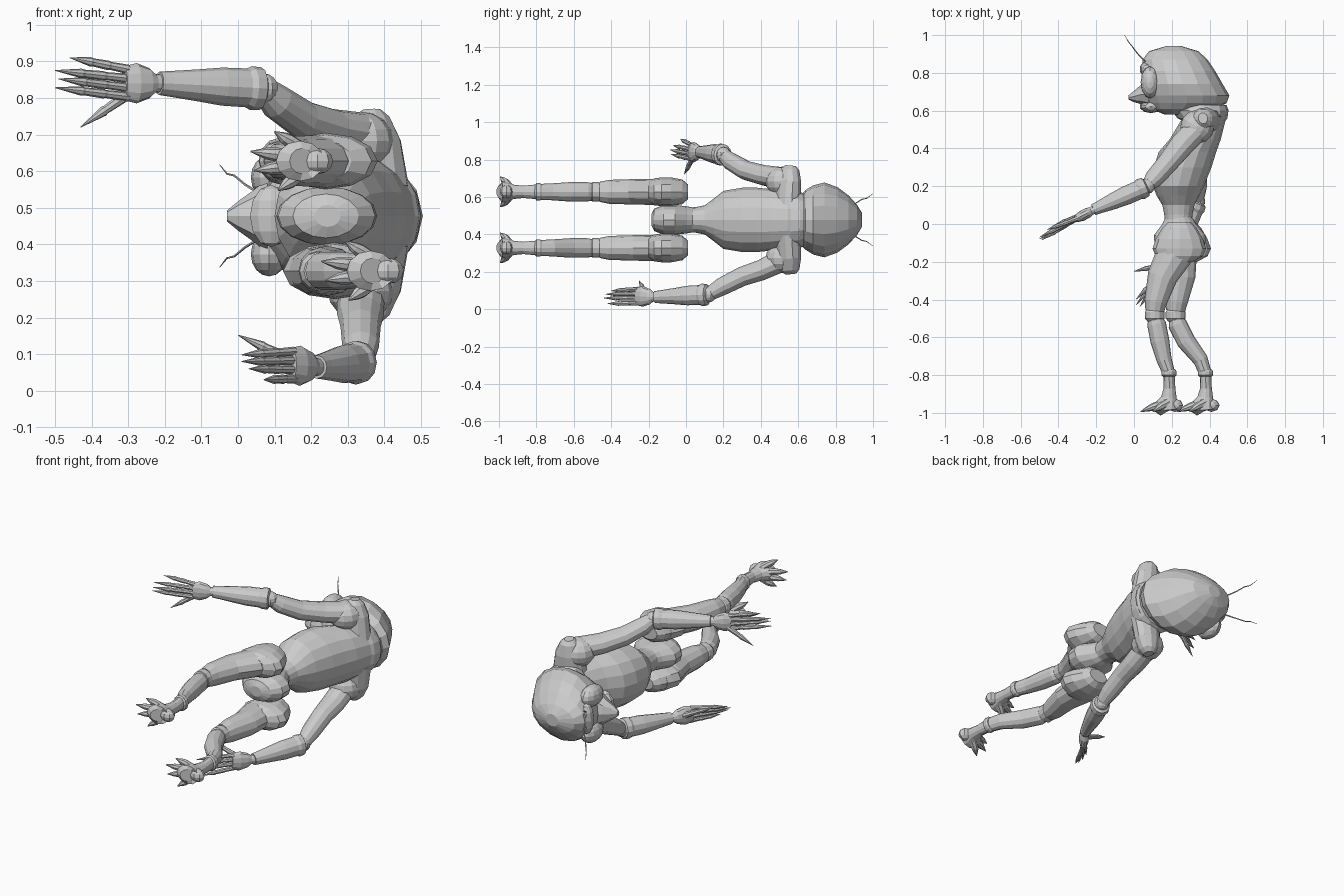
import bpy, bmesh, math
from mathutils import Vector as V

MID = 0.4775  # body's lateral mid-plane (the figure lies along y, facing -x)


def make_object(name, bm):
    bmesh.ops.recalc_face_normals(bm, faces=bm.faces)
    me = bpy.data.meshes.new(name)
    bm.to_mesh(me)
    bm.free()
    ob = bpy.data.objects.new(name, me)
    bpy.context.collection.objects.link(ob)
    return ob


def loft(name, rings, n=12, power=1.0):
    """Skin elliptical rings given as (centre, u axis, v axis) and cap the ends."""
    bm = bmesh.new()
    loops = []
    for c, u, v in rings:
        loop = []
        for i in range(n):
            a = 2 * math.pi * i / n
            ca, sa = math.cos(a), math.sin(a)
            ca = math.copysign(abs(ca) ** power, ca)
            sa = math.copysign(abs(sa) ** power, sa)
            loop.append(bm.verts.new(c + u * ca + v * sa))
        loops.append(loop)
    for a, b in zip(loops, loops[1:]):
        for i in range(n):
            j = (i + 1) % n
            bm.faces.new((a[i], a[j], b[j], b[i]))
    bm.faces.new(loops[0])
    bm.faces.new(loops[-1])
    return make_object(name, bm)


def body(name, rows, n=16, power=1.0):
    """Rings across y: (y, front x, back x, half width in z)."""
    return loft(name, [(V(((a + b) / 2, y, MID)), V(((b - a) / 2, 0, 0)), V((0, 0, w)))
                       for y, a, b, w in rows], n, power)


def band(name, x, z, rows, stretch=1.0):
    """Joint ring around a leg: rows of (y, radius)."""
    return loft(name, [(V((x, y, z)), V((r, 0, 0)), V((0, 0, r * stretch))) for y, r in rows])


def tube(name, pts, n=12):
    """Rings square to a path: (x, y, z, depth radius, z-side radius)."""
    p = [V(q[:3]) for q in pts]
    rings = []
    for i, q in enumerate(pts):
        t = (p[min(i + 1, len(p) - 1)] - p[max(i - 1, 0)]).normalized()
        side = (V((0, 0, 1)) - t * t.z).normalized()
        rings.append((p[i], t.cross(side) * q[3], side * q[4]))
    return loft(name, rings, n)


def limb(name, a, b, rows, n=12):
    """Straight tube from a to b: rows of (fraction, depth radius, side radius)."""
    a, b = V(a), V(b)
    return tube(name, [(*a.lerp(b, f), r, s) for f, r, s in rows], n)


def ball(name, c, r, seg=12, rings=8):
    bm = bmesh.new()
    bmesh.ops.create_uvsphere(bm, u_segments=seg, v_segments=rings, radius=1)
    for v in bm.verts:
        v.co = V(c) + V((v.co.x * r[0], v.co.y * r[1], v.co.z * r[2]))
    return make_object(name, bm)


# Torso leaning back toward the shoulders, and pelvis
body("torso", [(-.03, .17, .30, .065), (.05, .16, .31, .068), (.10, .15, .32, .078),
               (.15, .12, .345, .115), (.20, .10, .37, .155), (.30, .105, .41, .172),
               (.38, .13, .435, .172), (.45, .19, .46, .165), (.55, .25, .485, .15),
               (.61, .30, .50, .12)])
body("pelvis", [(-.185, .21, .28, .03), (-.17, .15, .33, .06), (-.12, .11, .375, .08),
                (-.06, .105, .38, .08), (0, .15, .33, .073), (.04, .17, .305, .066)])
body("collar", [(.54, .27, .48, .15), (.56, .23, .495, .16), (.60, .20, .50, .155),
                (.63, .22, .49, .14)])

# Hooded head, flaring toward the back of the neck
body("head_hood", [(.942, .17, .25, .035), (.915, .08, .34, .08), (.87, .045, .39, .13),
                   (.81, .045, .43, .175), (.74, .05, .47, .2), (.68, .055, .505, .185),
                   (.64, .07, .49, .16), (.61, .09, .43, .13), (.58, .16, .33, .08)])

# Face: snout, jaw, brow
loft("snout", [(V((.08, .69, MID)), V((0, .07, 0)), V((0, 0, .1))),
               (V((.035, .685, MID)), V((0, .05, 0)), V((0, 0, .065))),
               (V((0, .675, MID)), V((0, .03, 0)), V((0, 0, .04))),
               (V((-.03, .67, MID)), V((0, .01, 0)), V((0, 0, .015)))], 8)
ball("jaw", (.09, .622, MID), (.06, .035, .085), 10, 6)
ball("brow", (.07, .82, MID), (.04, .045, .09), 10, 6)

for label, s in (("left", 1), ("right", -1)):
    # Eyes set in the face, and thin antennae
    ball("eye_" + label, (.085, .75, MID + s * .105), (.05, .085, .06))
    tube("antenna_" + label, [(.06, .86, MID + s * .06, .004, .004),
                              (.02, .90, MID + s * .085, .0035, .0035),
                              (-.01, .94, MID + s * .11, .003, .003),
                              (-.03, .965, MID + s * .115, .0025, .0025),
                              (-.05, 1.0, MID + s * .14, .001, .001)], 5)
    # Shoulder pads
    ball("shoulder_" + label, (.335, .515, MID + s * .205), (.09, .09, .08))
    limb("shoulder_yoke_" + label, (.37, .54, MID + s * .08), (.365, .56, MID + s * .29),
         [(0, .1, .07), (.6, .08, .065), (.9, .05, .05), (1, .025, .03)])

    # Legs: the left one is forward, the right one set back
    z = MID + s * .15
    if s > 0:
        hip, mid, knee, calf, ankle = (.235, -.1), (.15, -.28), (.11, -.48), (.137, -.62), (.185, -.79)
    else:
        hip, mid, knee, calf, ankle = (.26, -.1), (.245, -.28), (.22, -.48), (.275, -.62), (.378, -.79)
    loft("hip_" + label, [(V((hip[0] + .005, y, z)), V((r, 0, 0)), V((0, 0, w)))
                          for y, r, w in ((.01, .06, .04), (-.02, .09, .066), (-.08, .125, .077),
                                          (-.13, .142, .077), (-.17, .125, .072), (-.2, .07, .055))])
    tube("thigh_" + label, [(hip[0], -.08, z, .11, .07), (hip[0] - .025, -.17, z, .097, .07),
                            (*mid, z, .08, .068), (knee[0] + .005, -.41, z, .06, .064),
                            (knee[0], -.46, z, .05, .054)])
    band("knee_ring_" + label, knee[0], z, ((-.45, .042), (-.465, .052), (-.5, .052), (-.515, .04)))
    tube("shin_" + label, [(knee[0], -.49, z, .036, .045), (knee[0] + .01, -.53, z, .05, .052),
                           (*calf, z, .05, .052), (ankle[0] - .025, -.72, z, .04, .045),
                           (*ankle, z, .033, .042)])
    band("ankle_ring_" + label, ankle[0], z, ((-.77, .034), (-.78, .04), (-.80, .04), (-.81, .03)), 1.15)

    # Foot, heel and spread clawed toes
    ax = ankle[0]
    tube("foot_" + label, [(ax, -.79, z, .03, .04), (ax + .003, -.87, z, .031, .033),
                           (ax, -.92, z, .042, .038), (ax - .012, -.96, z, .062, .052),
                           (ax - .015, -.985, z, .066, .055), (ax - .01, -.993, z, .04, .035)])
    ball("heel_" + label, (ax + .032, -.96, z), (.043, .035, .036), 8, 6)
    for i, (dz, reach) in enumerate(((-.08, .075), (-.026, .14), (.026, .15), (.08, .085))):
        tube(f"toe_{label}_{i + 1}", [(ax - .005, -.945, z + dz * .3, .026, .022),
                                      (ax - reach * .55, -.967, z + dz * .7, .02, .019),
                                      (ax - reach * .72, -.977, z + dz * .8, .015, .016),
                                      (ax - reach, -.993, z + dz, .002, .002)], 8)


# Arms: bent upper arm, elbow, flared forearm, palm and clawed fingers
def arm(label, path, wrist, knuckle, tips, thumb):
    radii = ((.065, .06), (.064, .055), (.055, .052), (.05, .048), (.034, .036))
    tube("upper_arm_" + label, [(*p, *r) for p, r in zip(path, radii)])
    e, w, k = V(path[-1]), V(wrist), V(knuckle)
    ball("elbow_joint_" + label, e, (.042, .042, .042), 10, 8)
    limb("forearm_" + label, e, w,
         [(0, .035, .04), (.03, .052, .058), (.12, .056, .06), (.17, .05, .053), (.4, .05, .052),
          (.65, .043, .043), (.9, .033, .035), (1, .03, .032)])
    limb("palm_" + label, w, k,
         [(-.12, .022, .024), (.12, .022, .025), (.3, .027, .042), (.65, .028, .055), (1, .018, .047)])
    for i, tip in enumerate(tips):
        base = k.lerp(w, .1) + V((0, 0, .038 - .025 * i))
        limb(f"finger_{label}_{i + 1}", base, tip,
             [(0, .014, .013), (.3, .011, .011), (.34, .013, .013), (.6, .011, .011), (.64, .013, .013),
              (1, .001, .001)], 8)
    limb("thumb_" + label, w.lerp(k, .45), thumb,
         [(0, .02, .02), (.3, .015, .015), (.6, .012, .012), (.64, .014, .014), (1, .001, .001)], 8)


arm("left", [(.34, .51, .7), (.255, .42, .715), (.175, .32, .742), (.105, .24, .79), (.07, .2, .825)],
    (-.215, .075, .84), (-.31, .025, .84),
    [(-.46, -.03, .91), (-.5, -.07, .875), (-.49, -.085, .852), (-.5, -.08, .828)], (-.43, -.01, .72))
arm("right", [(.335, .5, .255), (.335, .4, .208), (.335, .3, .175), (.335, .19, .12), (.335, .12, .078)],
    (.215, -.165, .065), (.145, -.265, .07),
    [(.01, -.40, .098), (.01, -.43, .08), (.03, -.44, .06), (.07, -.42, .03)], (0, -.25, .152))
